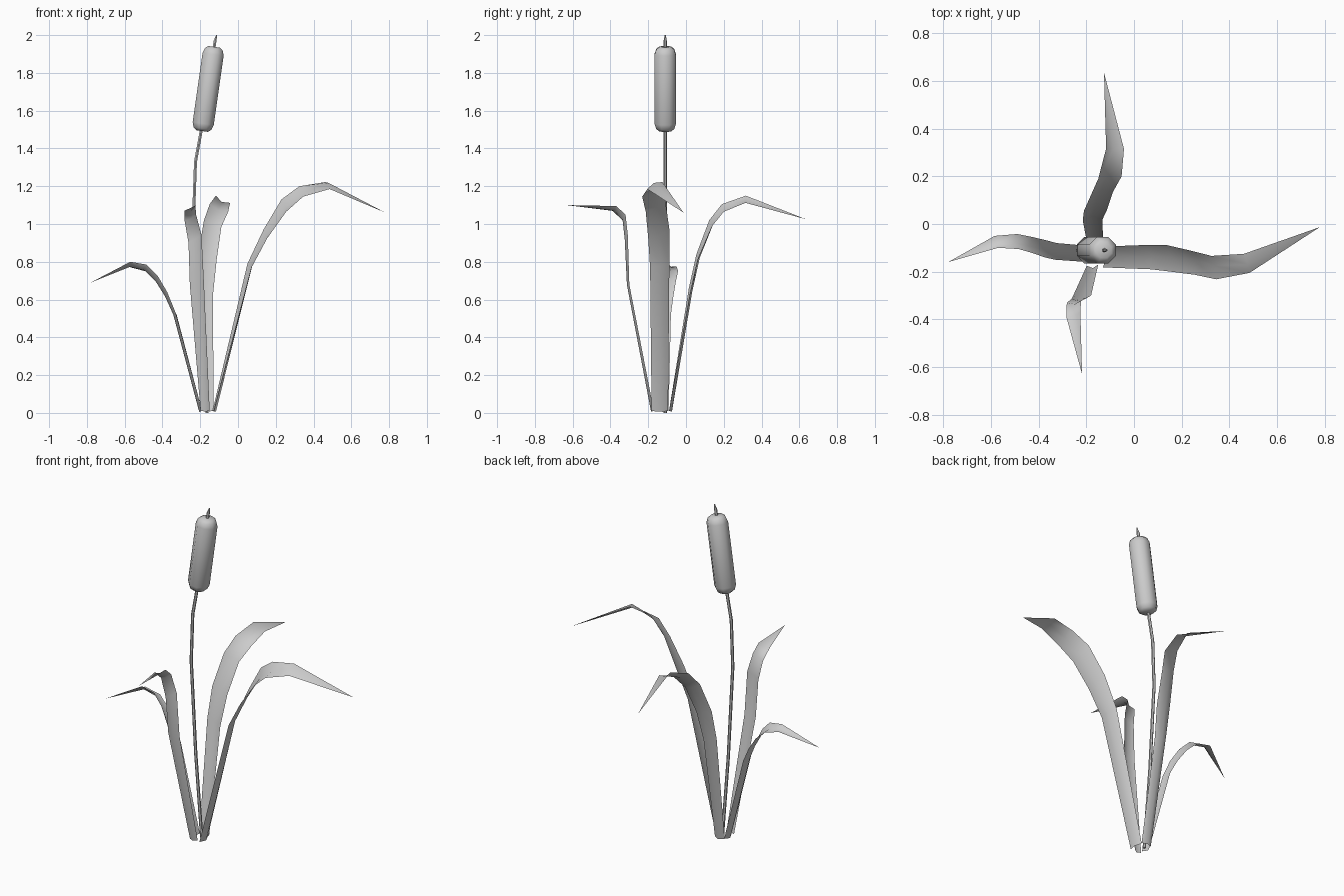
import bpy, bmesh, math
from mathutils import Vector

if "Cube" in bpy.data.objects:
    bpy.data.objects.remove(bpy.data.objects["Cube"])


def finish(name, bm, angle=50):
    bmesh.ops.recalc_face_normals(bm, faces=bm.faces)
    me = bpy.data.meshes.new(name)
    bm.to_mesh(me)
    bm.free()
    ob = bpy.data.objects.new(name, me)
    bpy.context.collection.objects.link(ob)
    bpy.ops.object.select_all(action='DESELECT')
    ob.select_set(True)
    bpy.context.view_layer.objects.active = ob
    bpy.ops.object.shade_smooth_by_angle(angle=math.radians(angle))
    return ob


def leaf(name, edge_a, edge_b, tip, cup=0.016):
    """Cupped blade between two edge paths, closing in a point."""
    a = [Vector(p) for p in edge_a]
    b = [Vector(p) for p in edge_b]
    tip = Vector(tip)
    mids = [(p + q) / 2 for p, q in zip(a, b)] + [tip]
    outward = Vector((tip.x + 0.165, tip.y + 0.12, -0.3))
    bm = bmesh.new()
    rows = []
    for i, (p, q) in enumerate(zip(a, b)):
        n = (mids[i + 1] - mids[max(i - 1, 0)]).cross(q - p).normalized()
        if n.dot(outward) < 0:
            n.negate()
        rows.append([bm.verts.new(v) for v in (p, mids[i] + n * cup, q)])
    for r, s in zip(rows, rows[1:]):
        for k in range(2):
            bm.faces.new((r[k], r[k + 1], s[k + 1], s[k]))
    end = bm.verts.new(tip)
    for k in range(2):
        bm.faces.new((rows[-1][k], rows[-1][k + 1], end))
    return finish(name, bm, 70)


def tube(name, rings, sides, angle=50):
    """Round skin through (centre, radius) rings, capped at both ends."""
    bm = bmesh.new()
    loops = []
    for i, (c, r) in enumerate(rings):
        t = Vector(rings[min(i + 1, len(rings) - 1)][0]) - Vector(rings[max(i - 1, 0)][0])
        u = Vector((0, 1, 0)).cross(t).normalized()
        v = t.cross(u).normalized()
        loops.append([bm.verts.new(Vector(c) + r * (u * math.cos(w) + v * math.sin(w)))
                      for w in (math.tau * (k + 0.5) / sides for k in range(sides))])
    for l, m in zip(loops, loops[1:]):
        for k in range(sides):
            j = (k + 1) % sides
            bm.faces.new((l[k], l[j], m[j], m[k]))
    bm.faces.new(loops[0])
    bm.faces.new(loops[-1])
    return finish(name, bm, angle)


# Stem
Y = -0.11
stem = [(-0.165, 0), (-0.205, 0.5), (-0.235, 1.05), (-0.225, 1.33), (-0.19, 1.52)]
tube("stem", [((x, Y, z), 0.009) for x, z in stem], 6)

# Seed head along a tilted axis
base, top = Vector((-0.19, Y, 1.492)), Vector((-0.126, Y, 1.938))
length = (top - base).length
axis = (top - base) / length
half = [(0.0, 0.034), (0.013, 0.051), (0.04, 0.061)]
profile = half + [(length - h, r) for h, r in reversed(half)]
tube("seed_head", [(base + axis * h, r) for h, r in profile], 8, 60)

# Spike on top
tube("spike", [(top - axis * 0.02, 0.008), (top + axis * 0.03, 0.009),
               ((-0.113, Y, 2.0), 0.003)], 6)

# Leaves: the two edge paths and the tip of each
leaf("right_leaf",
     [(-0.135, -0.095, 0.01), (0.05, -0.088, 0.79), (0.135, -0.088, 0.97),
      (0.23, -0.11, 1.13), (0.325, -0.134, 1.2), (0.462, -0.125, 1.222)],
     [(-0.13, -0.182, 0.01), (0.07, -0.19, 0.77), (0.155, -0.2, 0.925),
      (0.255, -0.213, 1.065), (0.345, -0.232, 1.145), (0.485, -0.205, 1.185)],
     (0.78, -0.013, 1.06))
leaf("left_leaf",
     [(-0.19, -0.092, 0.01), (-0.325, -0.08, 0.52), (-0.37, -0.068, 0.61),
      (-0.425, -0.055, 0.69), (-0.49, -0.042, 0.75), (-0.585, -0.05, 0.775)],
     [(-0.19, -0.16, 0.01), (-0.33, -0.15, 0.53), (-0.375, -0.14, 0.64),
      (-0.425, -0.122, 0.725), (-0.485, -0.105, 0.785), (-0.57, -0.1, 0.8)],
     (-0.78, -0.16, 0.69))
leaf("back_leaf",
     [(-0.195, -0.09, 0.01), (-0.215, 0.015, 0.66), (-0.21, 0.055, 0.84),
      (-0.18, 0.123, 1.02), (-0.15, 0.19, 1.105), (-0.117, 0.317, 1.15)],
     [(-0.13, -0.09, 0.01), (-0.132, 0.02, 0.63), (-0.113, 0.06, 0.81),
      (-0.088, 0.135, 0.985), (-0.052, 0.2, 1.065), (-0.042, 0.315, 1.112)],
     (-0.126, 0.636, 1.025))
leaf("front_leaf",
     [(-0.198, -0.175, 0.01), (-0.255, -0.3, 0.68), (-0.262, -0.315, 0.9),
      (-0.282, -0.33, 1.015), (-0.284, -0.39, 1.07)],
     [(-0.15, -0.17, 0.01), (-0.18, -0.3, 0.68), (-0.193, -0.308, 0.94),
      (-0.222, -0.32, 1.05), (-0.225, -0.37, 1.095)],
     (-0.218, -0.63, 1.1), 0.013)
